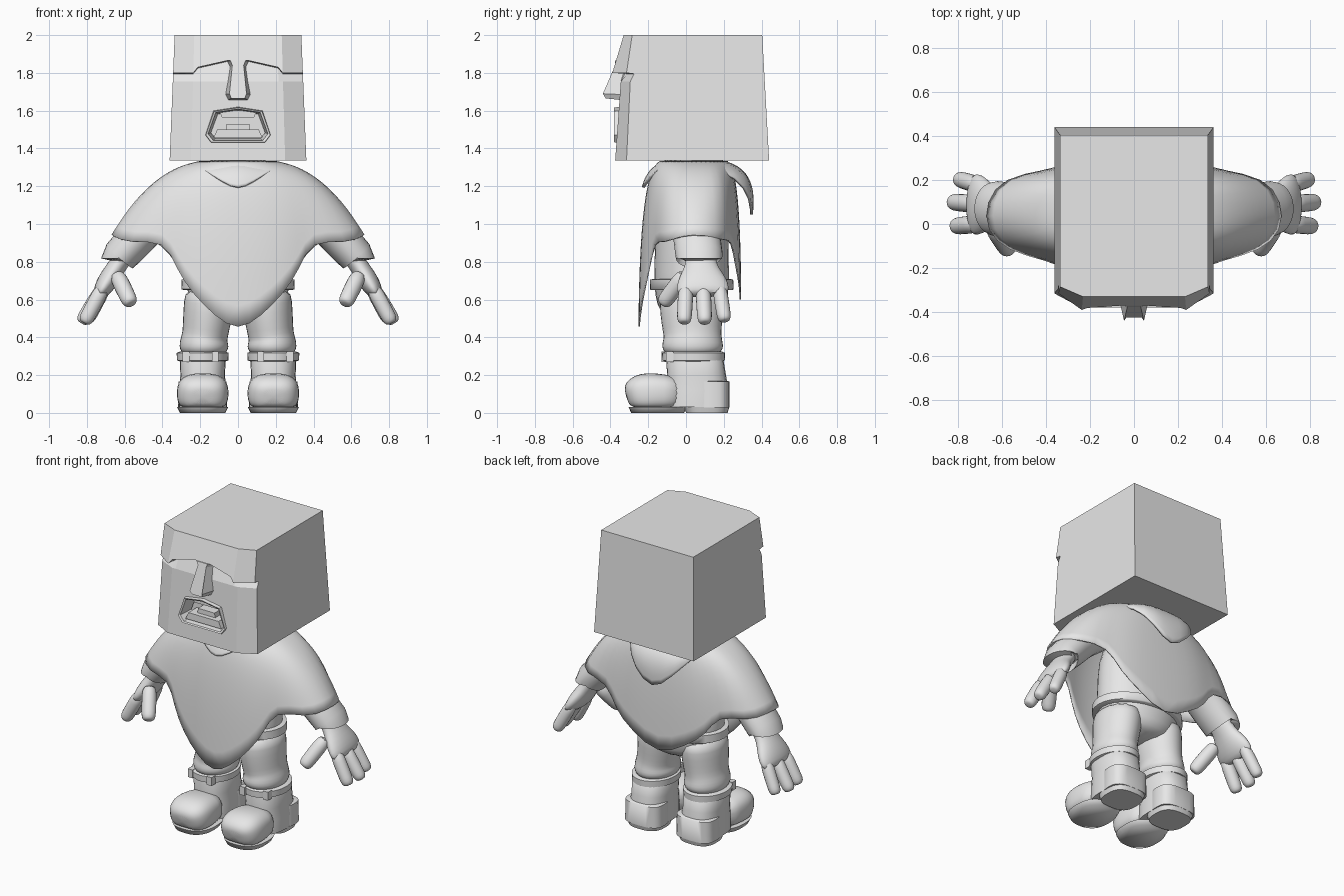
import bpy, bmesh
from math import pi, sin, cos, radians
from mathutils import Vector

if "Cube" in bpy.data.objects:
    bpy.data.objects.remove(bpy.data.objects["Cube"])

clay = bpy.data.materials.new("light_grey")
clay.use_nodes = True
clay.diffuse_color = (0.8, 0.8, 0.8, 1)
clay.node_tree.nodes["Principled BSDF"].inputs["Base Color"].default_value = (0.8, 0.8, 0.8, 1)


def finish(name, bm, smooth=True, mirror=False, sub=0, thick=0):
    bmesh.ops.recalc_face_normals(bm, faces=bm.faces)
    me = bpy.data.meshes.new(name)
    bm.to_mesh(me)
    bm.free()
    me.materials.append(clay)
    if smooth:
        me.shade_smooth()
        me.set_sharp_from_angle(angle=radians(65))
    ob = bpy.data.objects.new(name, me)
    bpy.context.collection.objects.link(ob)
    if mirror:
        m = ob.modifiers.new("Mirror", 'MIRROR')
        m.merge_threshold = 0.002
    if sub:
        s = ob.modifiers.new("Subdivision", 'SUBSURF')
        s.levels = s.render_levels = sub
    if thick:
        t = ob.modifiers.new("Solidify", 'SOLIDIFY')
        t.thickness, t.offset = thick, 0
    return ob


def skin(bm, rings, cap=True):
    """Join closed rings of points with quads."""
    vs = [[bm.verts.new(p) for p in r] for r in rings]
    n = len(vs[0])
    for a, b in zip(vs, vs[1:]):
        for i in range(n):
            j = (i + 1) % n
            bm.faces.new((a[i], a[j], b[j], b[i]))
    if cap:
        bm.faces.new(vs[0])
        bm.faces.new(vs[-1])


def tube(name, path, ref=(0, 1, 0), n=16, power=1, floor=None, **kw):
    """Loft of ellipses: each entry is x, y, z, radius across ref, radius along ref."""
    pts = [Vector(p[:3]) for p in path]
    rings = []
    for i, p in enumerate(path):
        t = (pts[min(i + 1, len(pts) - 1)] - pts[max(i - 1, 0)]).normalized()
        u = Vector(ref).cross(t).normalized()
        v = t.cross(u)
        ring = []
        for k in range(n):
            c, s = cos(2 * pi * k / n), sin(2 * pi * k / n)
            c, s = [abs(q) ** power * (1 if q > 0 else -1) for q in (c, s)]
            q = pts[i] + u * c * p[3] + v * s * p[4]
            if floor is not None:
                q.z = max(q.z, floor)
            ring.append(q)
        rings.append(ring)
    bm = bmesh.new()
    skin(bm, rings)
    return finish(name, bm, **kw)


def drape(name, hem, neck, rows=7, **kw):
    """Half of a cloth hanging from a neck ellipse; hem runs from front to back."""
    rx, ry, cy, z = neck
    bm, grid = bmesh.new(), []
    for i, (x, y, hz, k) in enumerate(hem):
        a = pi * i / (len(hem) - 1)
        p0 = Vector((rx * sin(a), cy - ry * cos(a), z))
        p2 = Vector((x, y, hz))
        p1 = p0.lerp(p2, k)
        p1.z = z - 0.03
        ts = [r / rows for r in range(rows + 1)]
        grid.append([bm.verts.new(p0 * (1 - t) ** 2 + p1 * 2 * t * (1 - t) + p2 * t * t) for t in ts])
    for a, b in zip(grid, grid[1:]):
        for r in range(rows):
            bm.faces.new((a[r], a[r + 1], b[r + 1], b[r]))
    return finish(name, bm, mirror=True, sub=1, **kw)


# Head block: rings with chin, cheek, eye socket, brow edge and crown
columns = (-1, -.69, -.62, -.17, .17, .62, .69, 1)
brow_z = {1: 1.80, .69: 1.80, .62: 1.83, .17: 1.865}


def head_ring(level):
    ring = []
    for c in columns:
        bz = brow_z[abs(c)]
        z = (1.335, 1.755, bz - .005, bz, 2)[level]
        corner = abs(c) == 1
        brow_y = -.33 - .3 * (2 - z)
        y = (-.375, -.345, -.31, brow_y, -.33)[level]
        if corner:
            y = (-.315, -.295, -.275, -.315, -.285)[level]
        ring.append((c * (.362 - .04 * (z - 1.335)), y, z))
    z = (1.335, 1.755, 1.795, 1.80, 2)[level]
    for s in (1, -1):
        ring.append((s * (.362 - .04 * (z - 1.335)), .44 - .055 * (z - 1.335), z))
    return ring


bm = bmesh.new()
skin(bm, [head_ring(i) for i in range(5)])
head = finish("head", bm, smooth=False)


def mouth_loop(inset, y):
    half = [(0, 1.62), (.13, 1.6), (.175, 1.47), (.145, 1.43)]
    loop = half + [(-x, z) for x, z in half[:0:-1]]
    return [(x * (1 - inset * 6), y, 1.525 + (z - 1.525) * (1 - inset * 8)) for x, z in loop]


# Cut the mouth hollow
bm = bmesh.new()
skin(bm, [mouth_loop(.012, -.5), mouth_loop(.012, -.27)])
cutter = finish("mouth_cutter", bm, smooth=False)
cut = head.modifiers.new("Mouth", 'BOOLEAN')
cut.operation, cut.solver, cut.object = 'DIFFERENCE', 'EXACT', cutter
bpy.context.view_layer.update()
carved = bpy.data.meshes.new_from_object(head.evaluated_get(bpy.context.evaluated_depsgraph_get()))
head.modifiers.clear()
head.data = carved
bpy.data.objects.remove(cutter)

# Lips, teeth and nose
bm = bmesh.new()
skin(bm, [mouth_loop(0, -.35), mouth_loop(.004, -.38), mouth_loop(.016, -.375), mouth_loop(.03, -.28)], cap=False)
finish("lips", bm, smooth=False)


def wedge(name, back, front):
    """Solid between two mirrored outlines of (x, y, z) half points."""
    bm = bmesh.new()
    skin(bm, [h + [(-x, y, z) for x, y, z in reversed(h)] for h in (back, front)])
    finish(name, bm, smooth=False)


def plate(name, w0, z0, w1, z1, y):
    wedge(name, [(w0, -.26, z0), (w1, -.26, z1)], [(w0, y, z0), (w1, y, z1)])


plate("upper_teeth", .1, 1.6, .085, 1.565, -.335)
plate("lower_teeth", .06, 1.53, .065, 1.495, -.33)
plate("lower_lip", .11, 1.5, .13, 1.455, -.36)
wedge("nose", [(.06, -.31, 1.87), (.043, -.31, 1.83), (.07, -.33, 1.685), (.055, -.33, 1.655)],
      [(.04, -.375, 1.865), (.03, -.375, 1.84), (.045, -.44, 1.69), (.035, -.425, 1.665)])

# Neck, torso and belt
tube("neck", [(0, .04, 1.1, .15, .15), (0, .03, 1.34, .13, .13)], n=24)
tube("torso", [(0, .03, .5, .15, .15), (0, .03, .57, .26, .19), (0, .03, .68, .285, .205),
               (0, .03, .8, .27, .2), (0, .03, 1.0, .27, .2), (0, .03, 1.2, .2, .16)], sub=1)
tube("belt", [(0, .03, .65, .285, .215), (0, .03, .655, .3, .222),
              (0, .03, .705, .298, .22), (0, .03, .71, .27, .2)], n=32)

# Poncho and cowl
drape("poncho", [(0, -.25, .43, .95), (.12, -.245, .51, .95), (.24, -.225, .63, .95), (.325, -.195, .76, .95),
                 (.385, -.165, .92, .9), (.575, -.12, .895, .72), (.67, -.03, .94, .55), (.67, .1, .945, .55),
                 (.59, .21, .91, .72), (.4, .24, .92, .9), (.33, .265, .77, .95), (.2, .285, .68, .98),
                 (0, .29, .56, 1)], (.2, .18, .04, 1.33), thick=.008)
drape("cowl", [(0, -.235, 1.18, .8), (.08, -.21, 1.22, .8), (.17, -.16, 1.28, .8), (.245, -.05, 1.32, .8),
               (.27, .1, 1.31, .9), (.23, .27, 1.25, 1), (.13, .35, 1.13, 1.12), (0, .345, 1.01, 1.28)],
      (.14, .15, .04, 1.33), thick=.015)

# Sleeves and hands
tube("sleeve", [(.3, .04, 1.13, .1, .13), (.45, .05, 1.02, .105, .13), (.55, .06, .91, .1, .125),
                (.625, .07, .83, .095, .125), (.635, .07, .818, .09, .12), (.625, .07, .828, .06, .09)],
     n=24, mirror=True)
tube("hand", [(.58, .075, .87, .06, .085), (.625, .08, .8, .05, .08), (.655, .08, .755, .052, .1),
              (.69, .085, .7, .055, .135), (.72, .09, .65, .048, .145), (.74, .09, .62, .03, .125)],
     mirror=True, sub=1)


def finger(name, a, b, r):
    a, b = Vector(a), Vector(b)
    steps = [(0, .9), (.3, 1.05), (.65, 1), (.88, 1), (.98, .75), (1, .35)]
    tube(name, [(*a.lerp(b, t), r * s, r * s) for t, s in steps], n=10, mirror=True, sub=1)


finger("index_finger", (.71, .0, .67), (.815, -.01, .475), .042)
finger("middle_finger", (.71, .09, .67), (.83, .1, .475), .042)
finger("little_finger", (.7, .175, .68), (.8, .205, .485), .04)
finger("thumb", (.645, .0, .74), (.565, -.125, .575), .046)

# Trousers with a fold above the boot
tube("trouser_leg", [(.15, .03, .66, .13, .17), (.155, .03, .58, .135, .175), (.165, .03, .48, .13, .165),
                     (.175, .035, .41, .122, .155), (.18, .035, .385, .128, .16), (.18, .035, .35, .135, .168),
                     (.18, .035, .325, .125, .155), (.18, .035, .3, .1, .13)], mirror=True, sub=1)

# Boots
tube("boot_shaft", [(.187, .06, .03, .125, .165), (.187, .06, .12, .125, .165), (.187, .055, .2, .118, .155),
                    (.187, .045, .29, .122, .15), (.187, .045, .31, .11, .14)], n=24, power=.8, mirror=True)
tube("boot_cuff", [(.187, .04, .272, .12, .15), (.187, .04, .278, .136, .165),
                   (.187, .04, .318, .138, .167), (.187, .04, .325, .118, .15)], n=32, mirror=True)
tube("boot_toe", [(.187, -.02, .1, .12, .09), (.187, -.12, .105, .134, .1), (.187, -.2, .105, .14, .11),
                  (.187, -.26, .1, .13, .1), (.187, -.3, .09, .1, .075), (.187, -.317, .085, .05, .04)],
     ref=(0, 0, 1), n=24, power=.75, floor=.03, mirror=True, sub=1)
tube("heel_counter", [(.187, .14, .028, .13, .09), (.187, .14, .165, .127, .09), (.187, .14, .17, .11, .08)],
     n=24, power=.65, mirror=True)
tube("front_sole", [(.187, -.15, 0, .12, .14), (.187, -.15, .032, .136, .155)], n=32, power=.8, mirror=True)
tube("heel_sole", [(.187, .11, 0, .115, .11), (.187, .11, .032, .125, .12)], n=32, power=.7, mirror=True)

# Small strap loops on the boot cuffs
for i, (x, y) in enumerate([(.12, -.11), (.275, -.085)]):
    bm = bmesh.new()
    bmesh.ops.create_cube(bm, size=1)
    bmesh.ops.scale(bm, vec=(.035, .04, .055), verts=bm.verts)
    bmesh.ops.translate(bm, vec=(x, y, .298), verts=bm.verts)
    finish("cuff_loop_%d" % (i + 1), bm, smooth=False, mirror=True)
